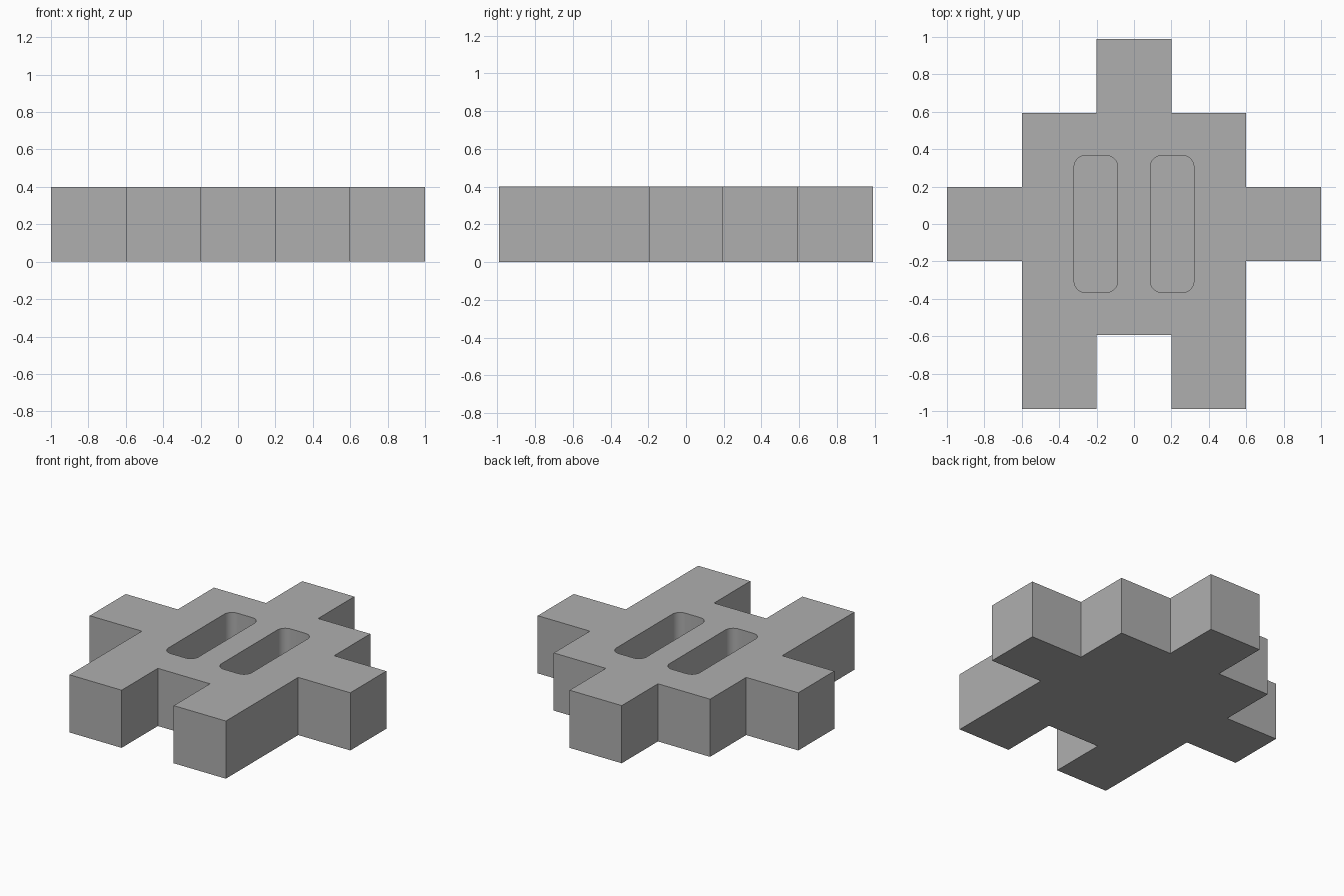
import bpy
import bmesh
from math import cos, sin, pi, radians

default = bpy.data.objects.get("Cube")
if default:
    bpy.data.objects.remove(default, do_unlink=True)

HEIGHT = 0.4
POCKET_FLOOR = 0.15
# Half-width steps along x, and the matching rows along y
X1, X2, X3 = 0.2, 0.6, 1.0
Y1, Y2, Y3 = 0.197, 0.593, 0.99

grey = bpy.data.materials.new("plain_grey")
grey.use_nodes = True
colour = (0.43, 0.43, 0.43, 1)
grey.diffuse_color = colour
grey.node_tree.nodes["Principled BSDF"].inputs["Base Color"].default_value = colour


def prism(name, outline, z0, z1):
    """Extrude a closed counter-clockwise outline from z0 to z1."""
    bm = bmesh.new()
    base = bm.faces.new([bm.verts.new((x, y, z0)) for x, y in outline])
    top = bmesh.ops.extrude_face_region(bm, geom=[base], use_keep_orig=True)["geom"]
    moved = [v for v in top if isinstance(v, bmesh.types.BMVert)]
    bmesh.ops.translate(bm, verts=moved, vec=(0, 0, z1 - z0))
    bmesh.ops.recalc_face_normals(bm, faces=bm.faces)
    mesh = bpy.data.meshes.new(name)
    bm.to_mesh(mesh)
    bm.free()
    mesh.materials.append(grey)
    obj = bpy.data.objects.new(name, mesh)
    bpy.context.collection.objects.link(obj)
    return obj


def rounded_rect(cx, half_x, half_y, radius, steps=8):
    """Outline of a rectangle with rounded corners."""
    points = []
    for corner, (sx, sy) in enumerate([(1, 1), (-1, 1), (-1, -1), (1, -1)]):
        for i in range(steps + 1):
            a = (corner + i / steps) * pi / 2
            points.append((cx + sx * (half_x - radius) + radius * cos(a),
                           sy * (half_y - radius) + radius * sin(a)))
    return points


# Stepped block figure: legs, arms and head in one mirrored outline
half = [(X1, -Y2), (X1, -Y3), (X2, -Y3), (X2, -Y1), (X3, -Y1),
        (X3, Y1), (X2, Y1), (X2, Y2), (X1, Y2), (X1, Y3)]
body = prism("body", half + [(-x, y) for x, y in reversed(half)], 0, HEIGHT)

# Two rounded pockets sunk into the top
bpy.context.view_layer.objects.active = body
for side, name in ((-1, "right_pocket"), (1, "left_pocket")):
    outline = rounded_rect(side * 0.204, 0.116, 0.366, 0.06)
    cutter = prism(name, outline, POCKET_FLOOR, HEIGHT + 0.1)
    cutter.hide_render = True
    cut = body.modifiers.new(name, "BOOLEAN")
    cut.operation = "DIFFERENCE"
    cut.solver = "EXACT"
    cut.object = cutter
    bpy.ops.object.modifier_apply(modifier=cut.name)
    bpy.data.objects.remove(cutter, do_unlink=True)

# Smooth pocket corners, crisp outer edges
for obj in bpy.context.selected_objects:
    obj.select_set(False)
body.select_set(True)
bpy.ops.object.shade_smooth_by_angle(angle=radians(30))
